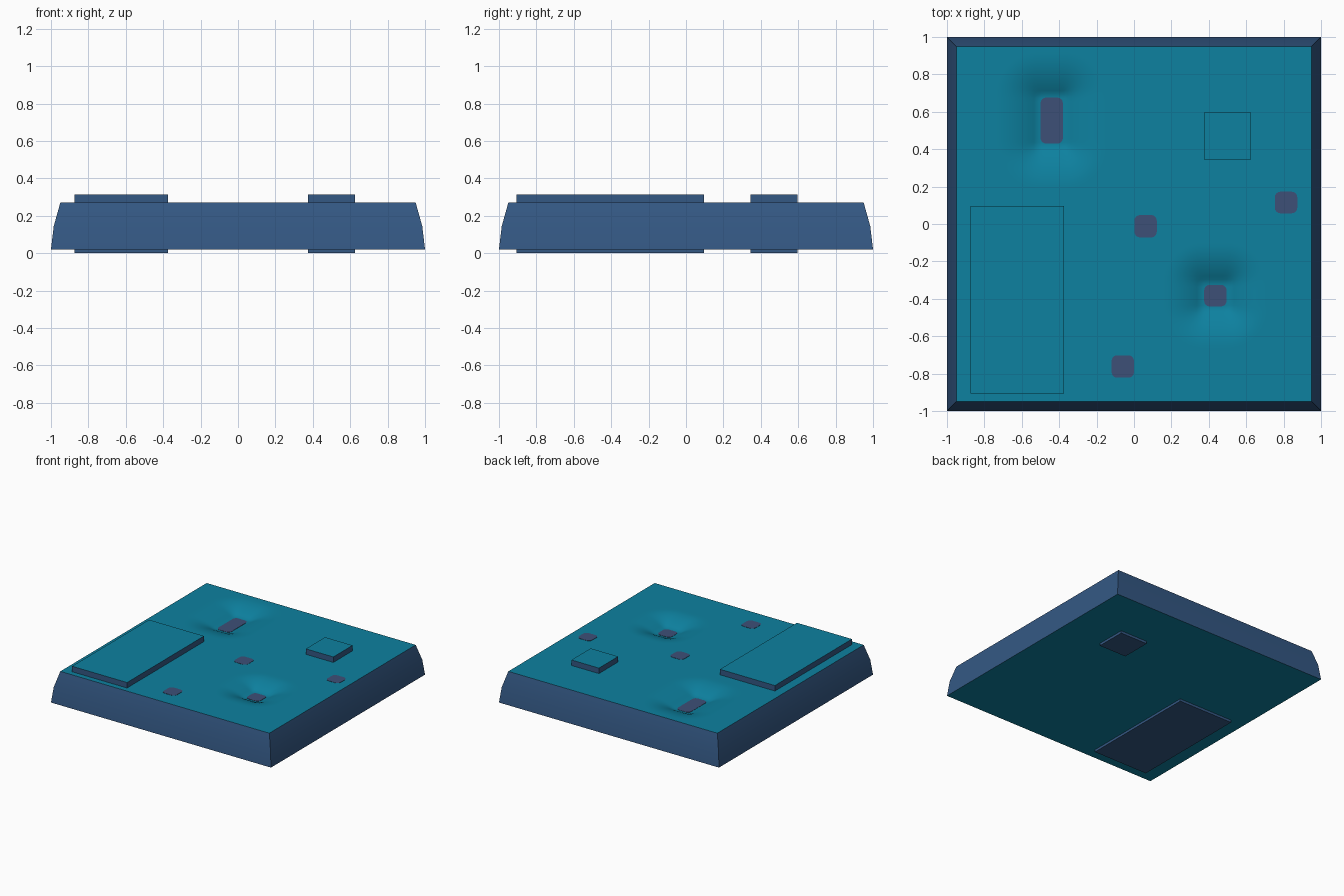
import bpy, bmesh, math

cube = bpy.data.objects.get("Cube")
if cube:
    bpy.data.objects.remove(cube)


def material(name, rgb):
    mat = bpy.data.materials.new(name)
    mat.use_nodes = True
    mat.diffuse_color = (*rgb, 1)
    mat.node_tree.nodes["Principled BSDF"].inputs["Base Color"].default_value = (*rgb, 1)
    return mat


TEAL = material("teal", (0.004, 0.22, 0.35))
NAVY = material("navy", (0.034, 0.098, 0.231))
PLUM = material("slate plum", (0.048, 0.08, 0.185))

TOP = 0.27
TOP_HALF = 0.95


def finish(name, bm, mats, smooth=False):
    bmesh.ops.recalc_face_normals(bm, faces=bm.faces)
    mesh = bpy.data.meshes.new(name)
    bm.to_mesh(mesh)
    bm.free()
    for mat in mats:
        mesh.materials.append(mat)
    obj = bpy.data.objects.new(name, mesh)
    bpy.context.collection.objects.link(obj)
    if smooth:
        bpy.ops.object.select_all(action="DESELECT")
        obj.select_set(True)
        bpy.context.view_layer.objects.active = obj
        bpy.ops.object.shade_smooth_by_angle(angle=math.radians(40))
    return obj


# Patches: centre x, centre y, half width, half length, dent depth, dent reach
PATCHES = {
    "long_patch": (-0.44, 0.553, 0.06, 0.123, 0.06, 0.22),
    "dented_patch": (0.435, -0.383, 0.06, 0.058, 0.06, 0.2),
    "centre_patch": (0.062, -0.012, 0.06, 0.06, 0, 1),
    "left_patch": (0.813, 0.115, 0.06, 0.058, 0, 1),
    "front_patch": (-0.06, -0.762, 0.06, 0.06, 0, 1),
}


def dent(x, y):
    """Depth of the sunken ground around the dented patches."""
    total = 0
    for cx, cy, hx, hy, depth, reach in PATCHES.values():
        dx = max(abs(x - cx) - hx, 0)
        dy = max(abs(y - cy) - hy, 0)
        fall = max(1 - max(math.hypot(dx, dy) - 0.015, 0) / reach, 0)
        total += depth * fall * fall
    return total


# Slab sides and underside
bm = bmesh.new()
rings = []
for half, z in ((1, 0.02), (0.985, 0.145), (TOP_HALF, TOP)):
    rings.append([bm.verts.new((sx * half, sy * half, z))
                  for sx, sy in ((-1, -1), (1, -1), (1, 1), (-1, 1))])
for low, high in zip(rings, rings[1:]):
    for i in range(4):
        j = (i + 1) % 4
        bm.faces.new((low[i], low[j], high[j], high[i]))
bm.faces.new(rings[0][::-1]).material_index = 1
finish("slab_body", bm, (NAVY, TEAL), True)

# Slab top with its two soft dents
bm = bmesh.new()
bmesh.ops.create_grid(bm, x_segments=96, y_segments=96, size=TOP_HALF)
for v in bm.verts:
    v.co.z = TOP - dent(v.co.x, v.co.y)
top = finish("slab_top", bm, (TEAL,), True)
if top.data.polygons[0].normal.z < 0:
    top.data.flip_normals()

# Rounded coloured patches, thin plates lying on the ground
RADIUS = 0.03
for name, (cx, cy, hx, hy, depth, reach) in PATCHES.items():
    bm = bmesh.new()
    outline = []
    for k, (sx, sy) in enumerate(((1, 1), (-1, 1), (-1, -1), (1, -1))):
        for step in range(5):
            a = math.pi / 2 * (k + step / 4)
            outline.append(bm.verts.new((cx + sx * (hx - RADIUS) + RADIUS * math.cos(a),
                                         cy + sy * (hy - RADIUS) + RADIUS * math.sin(a),
                                         TOP - depth - 0.002)))
    face = bm.faces.new(outline)
    lifted = bmesh.ops.extrude_face_region(bm, geom=[face])["geom"]
    bmesh.ops.translate(bm, vec=(0, 0, 0.004),
                        verts=[g for g in lifted if isinstance(g, bmesh.types.BMVert)])
    finish(name, bm, (PLUM,))

# Raised blocks that pass through the slab, teal only on top
for name, x, y, width, length in (("large_block", -0.625, -0.405, 0.5, 1.0),
                                  ("small_block", 0.5, 0.47, 0.25, 0.25)):
    bm = bmesh.new()
    bmesh.ops.create_cube(bm, size=1)
    for v in bm.verts:
        v.co = (x + v.co.x * width, y + v.co.y * length, 0.315 * (v.co.z + 0.5))
    bm.normal_update()
    for f in bm.faces:
        f.material_index = 1 if f.normal.z > 0.5 else 0
    finish(name, bm, (NAVY, TEAL))
